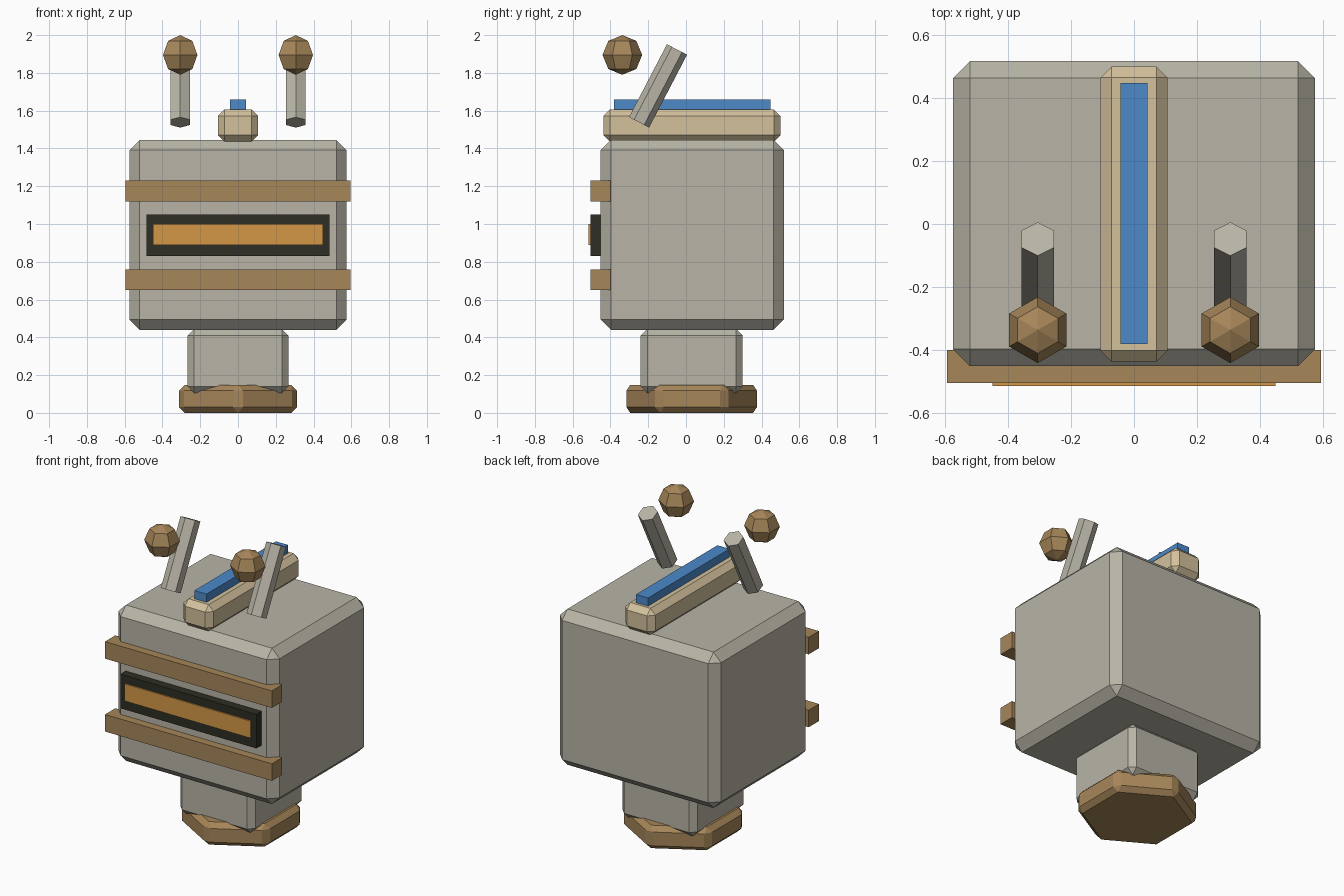
import bpy, bmesh, math
from mathutils import Matrix, Vector

if "Cube" in bpy.data.objects:
    bpy.data.objects.remove(bpy.data.objects["Cube"])


def material(name, r, g, b):
    m = bpy.data.materials.new(name)
    lin = [((c / 255 + 0.055) / 1.055) ** 2.4 for c in (r, g, b)]
    m.diffuse_color = (*lin, 1)
    m.use_nodes = True
    m.node_tree.nodes["Principled BSDF"].inputs["Base Color"].default_value = m.diffuse_color
    return m


GREY = material("warm grey", 184, 180, 166)
BRONZE = material("bronze", 166, 134, 89)
TAN = material("tan", 211, 193, 156)
DARK = material("dark olive", 46, 46, 37)
ORANGE = material("orange", 212, 151, 70)
BLUE = material("blue", 76, 138, 202)


def finish(name, bm, mat, bevel=0.0):
    bmesh.ops.recalc_face_normals(bm, faces=bm.faces)
    if bevel:
        bmesh.ops.bevel(bm, geom=bm.edges[:], offset=bevel, segments=1,
                        affect='EDGES', profile=0.5, clamp_overlap=True)
    me = bpy.data.meshes.new(name)
    bm.to_mesh(me)
    bm.free()
    me.materials.append(mat)
    ob = bpy.data.objects.new(name, me)
    bpy.context.collection.objects.link(ob)
    return ob


def box(name, mat, x, y, z, bevel=0.0):
    """Box given half width x and (low, high) ranges for y and z."""
    bm = bmesh.new()
    bmesh.ops.create_cube(bm, size=1)
    size = (2 * x, y[1] - y[0], z[1] - z[0])
    mid = Vector((0, sum(y) / 2, sum(z) / 2))
    bm.transform(Matrix.Translation(mid) @ Matrix.Diagonal((*size, 1)))
    return finish(name, bm, mat, bevel)


def hex_lathe(name, mat, profile, matrix, bevel=0.0):
    """Six-sided turned solid with corners on +-y; profile is (radius, z)."""
    bm = bmesh.new()
    rings = []
    for r, z in profile:
        n = 6 if r > 0 else 1
        rings.append([bm.verts.new((r * math.sin(i * math.pi / 3),
                                    r * math.cos(i * math.pi / 3), z)) for i in range(n)])
    for a, b in zip(rings, rings[1:]):
        for i in range(6):
            j = (i + 1) % 6
            quad = [a[i % len(a)], a[j % len(a)], b[j % len(b)], b[i % len(b)]]
            bm.faces.new(list(dict.fromkeys(quad)))
    for ring in (rings[0], rings[-1]):
        if len(ring) == 6:
            bm.faces.new(ring)
    bm.transform(matrix)
    return finish(name, bm, mat, bevel)


# Base and neck
hex_lathe("base", BRONZE, [(0.36, 0), (0.36, 0.148)], Matrix.Translation((0, 0.03, 0)), 0.03)
box("neck", GREY, 0.268, (-0.24, 0.30), (0.105, 0.445), 0.036)

# Head with front bars and visor
box("head", GREY, 0.575, (-0.452, 0.518), (0.44, 1.445), 0.054)
for name, z in (("lower_bar", 0.65), ("upper_bar", 1.12)):
    box(name, BRONZE, 0.595, (-0.505, -0.40), (z, z + 0.11))
box("visor_frame", DARK, 0.485, (-0.506, -0.42), (0.83, 1.05))
box("visor_light", ORANGE, 0.45, (-0.515, -0.506), (0.89, 1.0))

# Crest on top
box("crest", TAN, 0.107, (-0.437, 0.50), (1.435, 1.607), 0.035)
box("crest_stripe", BLUE, 0.043, (-0.382, 0.448), (1.56, 1.66))

# Antenna rods, tilted back, with ball tips
R = 0.105
ball = [(R * math.sin(a * math.pi / 4) if 0 < a < 4 else 0,
         -R * math.cos(a * math.pi / 4)) for a in range(5)]
for side, s in (("left", -1), ("right", 1)):
    rod = Matrix.Translation((s * 0.306, -0.148, 1.731)) @ Matrix.Rotation(-math.radians(27.5), 4, 'X')
    hex_lathe(side + "_antenna_rod", GREY, [(0.06, -0.2175), (0.06, 0.2175)], rod)
    hex_lathe(side + "_antenna_ball", BRONZE, ball, Matrix.Translation((s * 0.306, -0.337, 1.895)))
